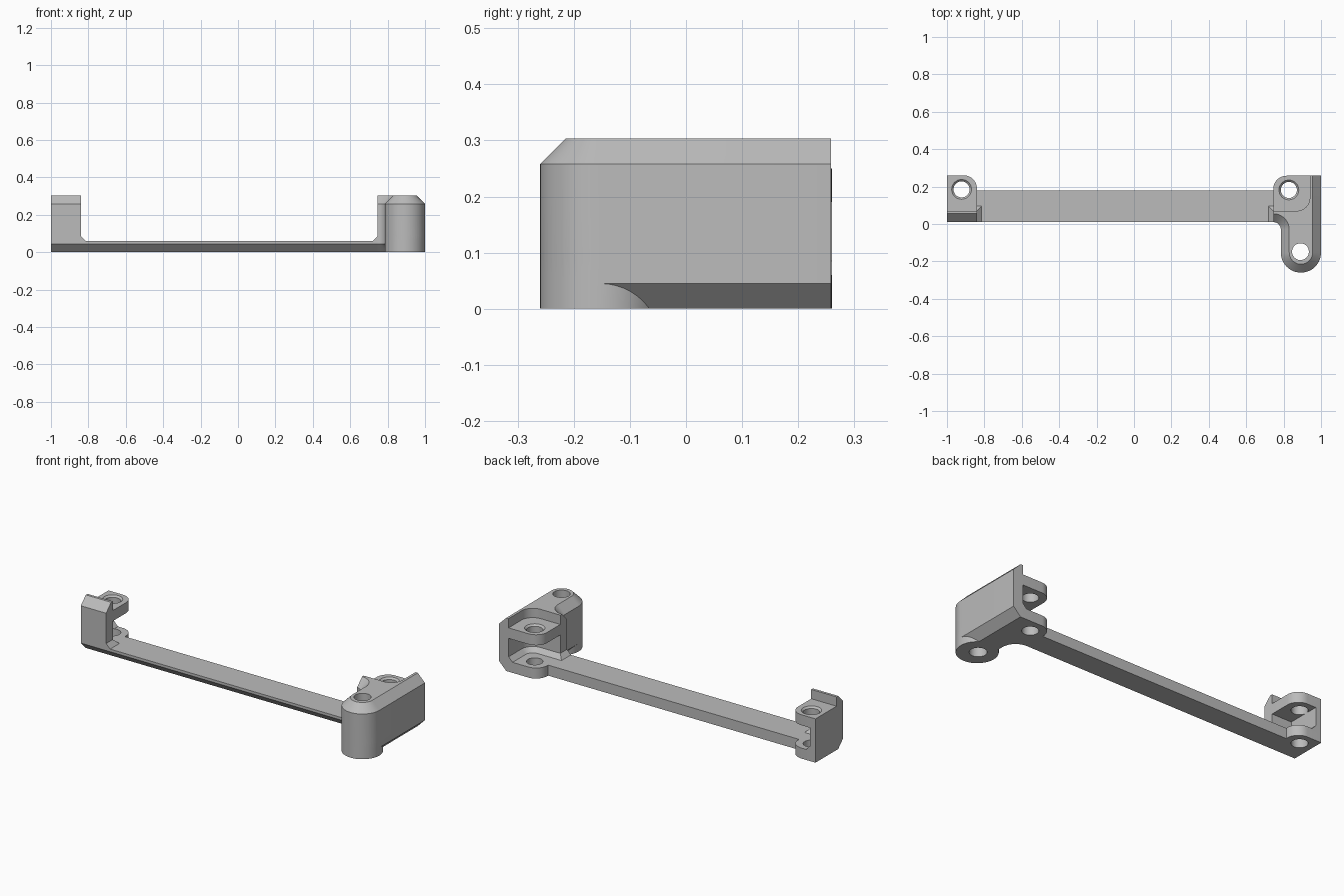
import bpy, bmesh, math

if "Cube" in bpy.data.objects:
    bpy.data.objects.remove(bpy.data.objects["Cube"])

grey = bpy.data.materials.new("grey plastic")
grey.diffuse_color = (0.5, 0.5, 0.5, 1)
grey.use_nodes = True
grey.node_tree.nodes["Principled BSDF"].inputs["Base Color"].default_value = grey.diffuse_color


def arc(cx, cy, r, a0, a1, n=12):
    """Points on an arc, angles in degrees."""
    return [(cx + r * math.cos(math.radians(a0 + (a1 - a0) * i / n)),
             cy + r * math.sin(math.radians(a0 + (a1 - a0) * i / n))) for i in range(n + 1)]


def loft(name, rings):
    """Closed solid through rings of 3D points with equal counts."""
    bm = bmesh.new()
    loops = [[bm.verts.new(p) for p in ring] for ring in rings]
    n = len(loops[0])
    for a, b in zip(loops, loops[1:]):
        for i in range(n):
            j = (i + 1) % n
            bm.faces.new((a[i], a[j], b[j], b[i]))
    bm.faces.new(loops[0][::-1])
    bm.faces.new(loops[-1])
    bmesh.ops.recalc_face_normals(bm, faces=bm.faces)
    me = bpy.data.meshes.new(name)
    bm.to_mesh(me)
    bm.free()
    me.materials.append(grey)
    ob = bpy.data.objects.new(name, me)
    bpy.context.collection.objects.link(ob)
    return ob


def levels(name, outline, steps):
    """Loft an outline(offset) through (z, offset) steps."""
    return loft(name, [[(x, y, z) for x, y in outline(o)] for z, o in steps])


def combine(target, tool, op):
    mod = target.modifiers.new(op, 'BOOLEAN')
    mod.operation, mod.solver, mod.object = op, 'EXACT', tool
    bpy.context.view_layer.objects.active = target
    bpy.ops.object.modifier_apply(modifier=mod.name)
    bpy.data.objects.remove(tool)


def drill(target, x, y, r, steps):
    """Round hole; steps give (z, extra radius)."""
    ring = lambda o: arc(x, y, r + o, 0, 360, 32)[:-1]
    combine(target, levels("drill", ring, steps), 'DIFFERENCE')


CH = 0.045                                   # outer edge chamfer
BODY = [(0, CH), (CH, 0), (0.258, 0), (0.303, CH)]
SLOT = [(0.06, 0.025), (0.085, 0), (0.19, 0)]
RECESS = [(0.25, 0), (0.4, 0)]
WEDGE = [(0.06, 0.025), (0.085, 0)]
TAB_HOLE = [(-0.1, 0), (0.24, 0), (0.25, 0.01), (0.4, 0.01)]
BX, BY, BR = 0.8925, -0.1525, 0.1075         # boss centre and radius

# Long bar with chamfered lower front edge
profile = [(0.01, CH), (0.01 + CH, 0), (0.18, 0), (0.18, 0.06), (0.01, 0.06)]
loft("bar", [[(x, y, z) for y, z in profile] for x in (-0.84, 0.745)])


# Left mount: block with rounded back corner, slot and recessed top tab
def left_outline(o):
    return [(-1, 0.01 + o), (-0.84, 0.01 + o)] + arc(-0.91, 0.19, 0.07, 0, 90) + [(-1, 0.26)]


left = levels("left_mount", left_outline, BODY)
combine(left, levels("slot", lambda o: [(-0.965 + o, 0.07 + o), (-0.6, 0.07 + o),
                                        (-0.6, 0.4), (-0.965 + o, 0.4)], SLOT), 'DIFFERENCE')
combine(left, levels("recess", lambda o: [(-1.2, 0.07), (-0.6, 0.07), (-0.6, 0.4), (-1.2, 0.4)],
                     RECESS), 'DIFFERENCE')
combine(left, levels("wedge", lambda o: [(-0.99, 0.01), (-0.84 + o, 0.01),
                                         (-0.84 + o, 0.07 + o), (-0.99, 0.07 + o)], WEDGE), 'UNION')
drill(left, -0.922, 0.185, 0.043, TAB_HOLE)


# Right mount: block running forward into a round boss
def right_outline(o):
    return ([(1 - o, 0.258)] + arc(BX, BY, BR - o, 0, -180, 24)
            + arc(0.745, -0.03, 0.04 + o, 0, 90)
            + arc(0.815, 0.188, 0.07, 180, 90))


def pocket(o):
    return [(0.6, 0.07 + o)] + arc(0.87, 0.14, 0.07 - o, -90, 0) + [(0.94 - o, 0.4), (0.6, 0.4)]


right = levels("right_mount", right_outline, BODY)
combine(right, levels("foot", lambda o: arc(BX, BY, BR, 0, 360, 48)[:-1],
                      [(0, 0), (0.1, 0)]), 'UNION')
combine(right, levels("slot", pocket, SLOT), 'DIFFERENCE')
combine(right, levels("recess", pocket, RECESS), 'DIFFERENCE')
combine(right, levels("wedge", lambda o: [(0.745 - o, 0.01), (0.8, 0.01), (0.8, 0.07 + o),
                                          (0.745 - o, 0.07 + o)], WEDGE), 'UNION')
drill(right, 0.828, 0.182, 0.043, TAB_HOLE)
drill(right, 0.89, -0.148, 0.045, [(-0.1, 0), (0.4, 0)])

# Smooth the rounded walls, keep edges sharp
for ob in (left, right):
    bpy.ops.object.select_all(action='DESELECT')
    ob.select_set(True)
    bpy.context.view_layer.objects.active = ob
    bpy.ops.object.shade_smooth_by_angle(angle=math.radians(30))
